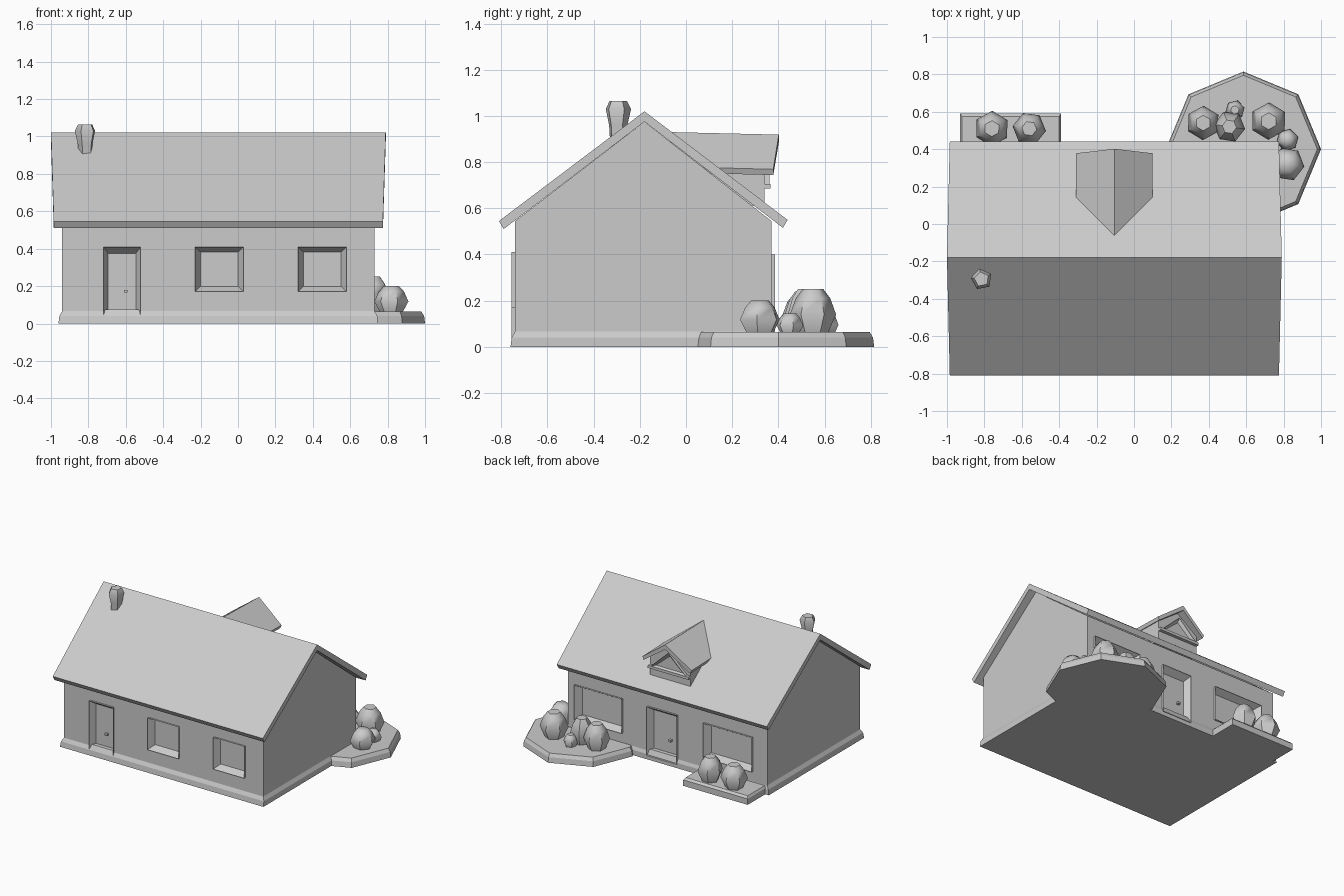
import bpy, bmesh
from math import sin, cos, pi
from mathutils import Vector

cube = bpy.data.objects.get("Cube")
if cube:
    bpy.data.objects.remove(cube, do_unlink=True)

GREY = (0.6, 0.6, 0.6, 1)
mat = bpy.data.materials.new("plain grey")
mat.use_nodes = True
mat.diffuse_color = GREY
mat.node_tree.nodes["Principled BSDF"].inputs["Base Color"].default_value = GREY


def finish(name, bm, smooth=None):
    bmesh.ops.recalc_face_normals(bm, faces=bm.faces)
    mesh = bpy.data.meshes.new(name)
    bm.to_mesh(mesh)
    bm.free()
    mesh.materials.append(mat)
    ob = bpy.data.objects.new(name, mesh)
    bpy.context.collection.objects.link(ob)
    if smooth:
        bpy.ops.object.select_all(action='DESELECT')
        bpy.context.view_layer.objects.active = ob
        ob.select_set(True)
        bpy.ops.object.shade_smooth_by_angle(angle=smooth)
    return ob


def skin(rings):
    """Closed solid through matching rings of points."""
    bm = bmesh.new()
    loops = [[bm.verts.new(p) for p in ring] for ring in rings]
    n = len(loops[0])
    for a, b in zip(loops, loops[1:]):
        for i in range(n):
            j = (i + 1) % n
            bm.faces.new((a[i], a[j], b[j], b[i]))
    bm.faces.new(loops[0])
    bm.faces.new(loops[-1])
    return bm


def rect(x0, x1, y0, y1, z):
    return [(x0, y0, z), (x1, y0, z), (x1, y1, z), (x0, y1, z)]


def turned(name, x, y, rings, sides, phase=0.0, smooth=None):
    """Low-sided solid from (height, radius) rings."""
    pts = [[(x + r * cos(phase + 2 * pi * i / sides),
             y + r * sin(phase + 2 * pi * i / sides), z) for i in range(sides)]
           for z, r in rings]
    return finish(name, skin(pts), smooth)


def across(profile, y0, y1):
    """Solid from an (x, z) profile running along y."""
    return skin([[(x, y, z) for x, z in profile] for y in (y0, y1)])


def panel(name, profile, back, front, border, depth):
    """Raised frame with a sunken, slightly tapered pane."""
    bm = across(profile, back, front)
    bmesh.ops.recalc_face_normals(bm, faces=bm.faces)
    face = next(f for f in bm.faces if abs(f.calc_center_median().y - front) < 1e-4)
    bmesh.ops.inset_region(bm, faces=[face], thickness=border)
    middle = face.calc_center_median()
    inward = 1 if back > front else -1
    for v in face.verts:
        v.co = middle + (v.co - middle) * 0.9
        v.co += Vector((0, inward * depth, 0))
    return finish(name, bm)


# House walls with gables
gable = [(-0.74, 0.03), (0.37, 0.03), (0.37, 0.545), (-0.18, 0.975), (-0.74, 0.545)]
walls = finish("walls", skin([[(x, y, z) for y, z in gable] for x in (-0.94, 0.73)]))

finish("plinth", skin([rect(-0.96, 0.745, -0.76, 0.38, 0),
                       rect(-0.955, 0.745, -0.755, 0.38, 0.04),
                       rect(-0.935, 0.725, -0.735, 0.365, 0.075)]))

# Doors and windows: wall side, x range, z range
openings = [
    ("front_door", -1, -0.72, -0.52, 0.03, 0.41),
    ("front_window_right", -1, -0.23, 0.03, 0.17, 0.41),
    ("front_window_left", -1, 0.32, 0.58, 0.17, 0.41),
    ("back_door", 1, -0.19, 0.06, 0.03, 0.40),
    ("back_window_left", 1, 0.27, 0.67, 0.14, 0.40),
    ("back_window_right", 1, -0.82, -0.41, 0.14, 0.40),
]
for name, side, x0, x1, z0, z1 in openings:
    wall_y = 0.37 if side > 0 else -0.74
    shape = [(x0, z0), (x1, z0), (x1, z1), (x0, z1)]
    panel(name, shape, wall_y - side * 0.06, wall_y + side * 0.015, 0.025, 0.05)
    # Pocket in the wall behind the frame
    e = 0.006
    hole = [(x0 + e, z0 + e), (x1 - e, z0 + e), (x1 - e, z1 - e), (x0 + e, z1 - e)]
    cutter = finish("cutter", across(hole, wall_y - side * 0.055, wall_y + side * 0.1))
    cutter.hide_render = True
    mod = walls.modifiers.new("pocket", 'BOOLEAN')
    mod.operation = 'DIFFERENCE'
    mod.solver = 'EXACT'
    mod.object = cutter
    bpy.context.view_layer.objects.active = walls
    bpy.ops.object.modifier_apply(modifier=mod.name)
    bpy.data.objects.remove(cutter, do_unlink=True)
    if "door" in name:
        knob_x = x0 + (0.11 if side < 0 else 0.07)
        knob_y = wall_y - side * 0.03
        finish(name + "_knob", across([(knob_x, 0.165), (knob_x + 0.02, 0.165),
                                       (knob_x + 0.02, 0.18), (knob_x, 0.18)],
                                      knob_y - side * 0.01, knob_y + side * 0.015))

# Main roof, a folded slab whose ends rake out towards the ridge
fold = [(-0.81, 0.545), (-0.18, 1.02), (0.44, 0.55),
        (0.42, 0.515), (-0.18, 0.975), (-0.79, 0.51)]
ends = []
for sign, ridge_x, eave_x in ((-1, -1.0, -0.985), (1, 0.79, 0.775)):
    ends.append([(ridge_x if y == -0.18 else eave_x, y, z) for y, z in fold])
finish("roof", skin(ends))

# Dormer
mid = -0.105


def gabled(half, low, shoulder, peak):
    return [(mid - half, low), (mid + half, low), (mid + half, shoulder),
            (mid, peak), (mid - half, shoulder)]


finish("dormer_walls", across(gabled(0.17, 0.61, 0.77, 0.89), -0.02, 0.34))
slab = [(-0.205, 0.775), (0, 0.925), (0.205, 0.775), (0.195, 0.75), (0, 0.89), (-0.195, 0.75)]
dormer_roof = skin([[(mid + x, y + (slope if x == 0 else -slope), z - 0.5 * slope)
                     for x, z in slab] for y, slope in ((-0.06, -0.01), (0.39, 0.012))])
finish("dormer_roof", dormer_roof)
panel("dormer_window", [(mid - 0.15, 0.7), (mid + 0.15, 0.7), (mid, 0.84)],
      0.33, 0.362, 0.022, 0.02)
finish("dormer_sill", skin([rect(mid - 0.17, mid + 0.17, 0.32, 0.365, z) for z in (0.685, 0.705)]))

# Chimney
turned("chimney", -0.815, -0.295,
       [(0.85, 0.035), (0.96, 0.042), (1.03, 0.058), (1.065, 0.04)], 5, 0.5, 0.6)

# Garden bed and planter
turned("garden_bed", 0.585, 0.40, [(0, 0.415), (0.04, 0.41), (0.065, 0.395)], 8)
finish("planter", skin([rect(-0.93, -0.39, 0.3, 0.59, 0), rect(-0.93, -0.39, 0.3, 0.59, 0.045),
                        rect(-0.92, -0.4, 0.3, 0.575, 0.06)]))

# Bushes: x, y, radius, top height
bushes = [(0.37, 0.54, 0.092, 0.25), (0.51, 0.52, 0.085, 0.25), (0.54, 0.61, 0.052, 0.15),
          (0.72, 0.55, 0.1, 0.25), (0.82, 0.32, 0.092, 0.2), (0.82, 0.45, 0.06, 0.145),
          (-0.76, 0.51, 0.095, 0.23), (-0.56, 0.51, 0.09, 0.24)]
for i, (x, y, r, top) in enumerate(bushes):
    base = 0.05
    h = top - base
    turned("bush_%d" % (i + 1), x, y,
           [(base, 0.6 * r), (base + 0.45 * h, r), (base + 0.8 * h, 0.75 * r), (top, 0.45 * r)],
           6, 0.5 + 0.4 * (i % 3), 0.9)
